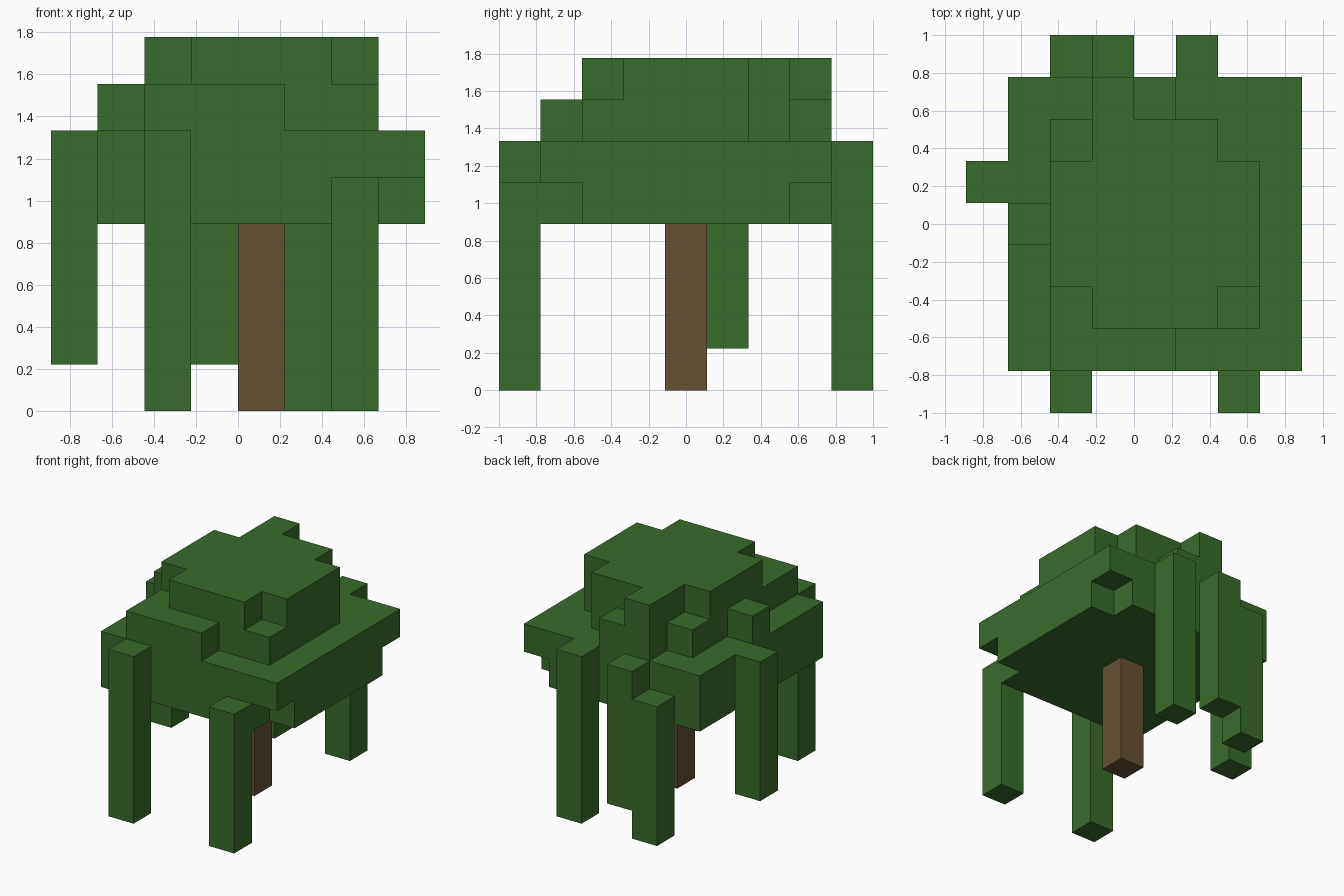
import bpy
import bmesh
from mathutils import Vector

cube = bpy.data.objects.get("Cube")
if cube:
    bpy.data.objects.remove(cube, do_unlink=True)

UNIT = 2 / 9                                  # edge of one block
ORIGIN = Vector((-4, -4.5, 0)) * UNIT         # grid corner


def make_material(name, color):
    mat = bpy.data.materials.new(name)
    mat.use_nodes = True
    mat.diffuse_color = color
    mat.node_tree.nodes["Principled BSDF"].inputs["Base Color"].default_value = color
    return mat


def box_cells(x, y, z):
    """Block cells inside three half-open ranges."""
    return {(i, j, k) for i in range(*x) for j in range(*y) for k in range(*z)}


def build_blocks(name, cells, mat):
    """One closed shell round a set of block cells, without inner faces."""
    bm = bmesh.new()
    for cell in cells:
        for axis in range(3):
            for side in (0, 1):
                beside = list(cell)
                beside[axis] += 2 * side - 1
                if tuple(beside) in cells:
                    continue
                u, v = (axis + 1) % 3, (axis + 2) % 3
                ring = []
                for du, dv in ((0, 0), (1, 0), (1, 1), (0, 1)):
                    p = Vector(cell)
                    p[axis] += side
                    p[u] += du
                    p[v] += dv
                    ring.append(bm.verts.new(ORIGIN + p * UNIT))
                bm.faces.new(ring if side else ring[::-1])
    bmesh.ops.remove_doubles(bm, verts=bm.verts, dist=UNIT / 100)
    mesh = bpy.data.meshes.new(name)
    bm.to_mesh(mesh)
    bm.free()
    mesh.materials.append(mat)
    obj = bpy.data.objects.new(name, mesh)
    bpy.context.collection.objects.link(obj)
    return obj


leaf_green = make_material("leaf green", (0.042, 0.147, 0.026, 1))
bark_brown = make_material("bark brown", (0.130, 0.082, 0.034, 1))

# Trunk
build_blocks("trunk", box_cells((4, 5), (4, 5), (0, 4)), bark_brown)

# Canopy: wide slab with two side corners cut away underneath
canopy = box_cells((1, 8), (1, 8), (4, 6)) - {(7, 1, 4), (7, 7, 4)}

# Canopy: upper rows, one per column of blocks, as (column, start, end)
middle_rows = [(1, 4, 5), (2, 1, 7), (3, 1, 8), (4, 1, 8), (5, 2, 7), (6, 2, 6)]
top_rows = [(2, 3, 6), (3, 2, 8), (4, 2, 7), (5, 2, 7), (6, 3, 6)]
for level, rows in ((6, middle_rows), (7, top_rows)):
    for column, start, end in rows:
        canopy |= box_cells((column, column + 1), (start, end), (level, level + 1))
build_blocks("canopy", canopy, leaf_green)

# Hanging vines: column, row, bottom, top
vines = {
    "front_right_vine": (2, 0, 0, 6),
    "front_left_vine": (6, 0, 0, 5),
    "back_right_vine": (2, 8, 0, 5),
    "back_middle_vine": (3, 8, 1, 6),
    "back_left_vine": (5, 8, 0, 6),
    "right_side_vine": (0, 5, 1, 6),
}
for name, (i, j, low, high) in vines.items():
    build_blocks(name, box_cells((i, i + 1), (j, j + 1), (low, high)), leaf_green)
